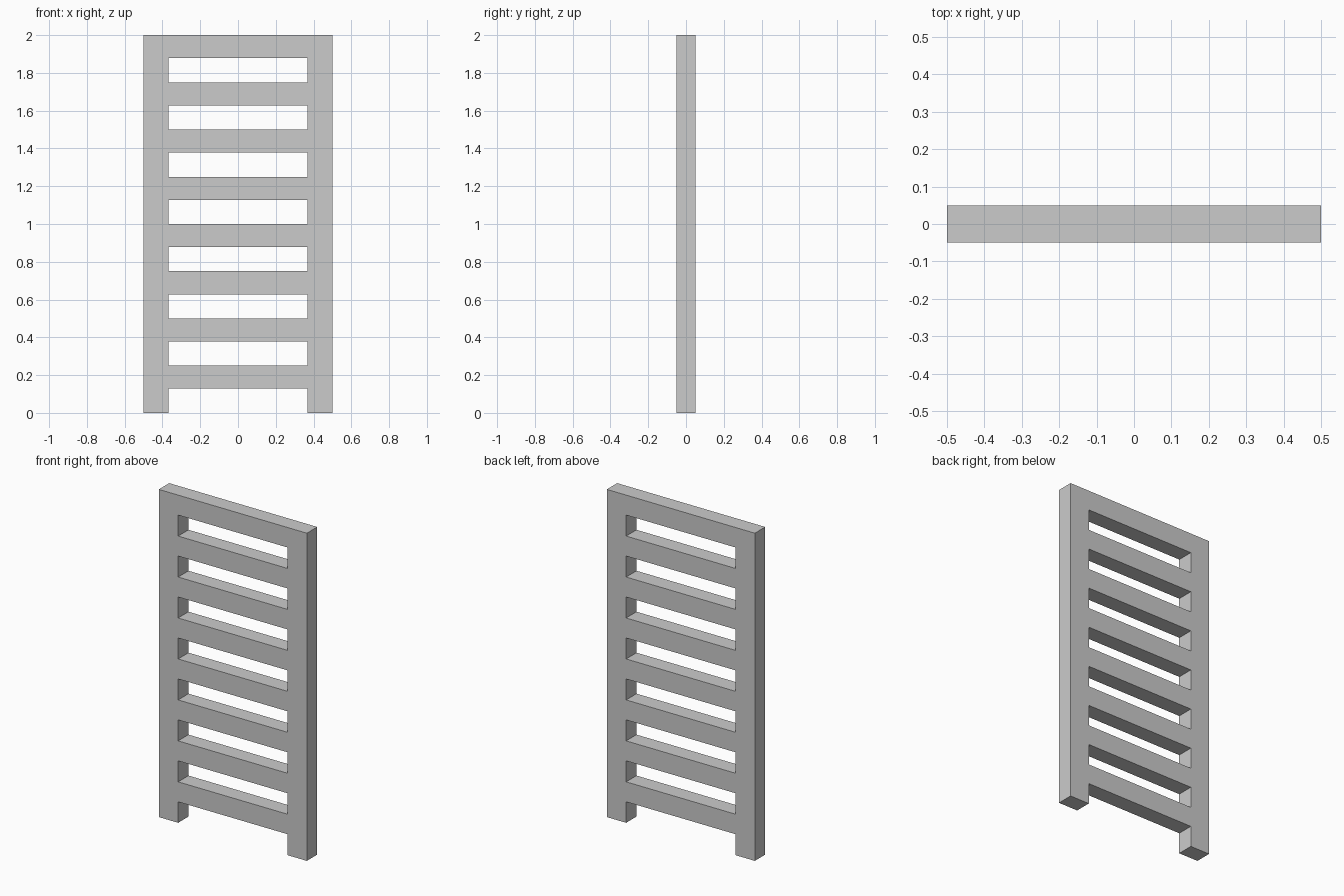
import bpy, bmesh

if "Cube" in bpy.data.objects:
    bpy.data.objects.remove(bpy.data.objects["Cube"])

RUNGS = 8
PITCH = 0.25
RUNG_H = 0.122
HALF_W, INNER = 0.5, 0.369
DEPTH = 0.1

# Grid lines of the flat ladder profile: rail edges in x, rung edges in z
xs = [-HALF_W, -INNER, INNER, HALF_W]
zs = [0.0]
for k in range(1, RUNGS + 1):
    zs += [k * PITCH - RUNG_H, k * PITCH]

bm = bmesh.new()
grid = [[bm.verts.new((x, 0, z)) for x in xs] for z in zs]

# Fill the side rails everywhere, the middle column only where a rung sits
for row in range(len(zs) - 1):
    for col in range(3):
        if col != 1 or row % 2 == 1:
            a, b = grid[row], grid[row + 1]
            bm.faces.new((a[col], a[col + 1], b[col + 1], b[col]))

mesh = bpy.data.meshes.new("ladder_frame")
bm.to_mesh(mesh)
bm.free()
ladder = bpy.data.objects.new("ladder_frame", mesh)
bpy.context.collection.objects.link(ladder)

# Board thickness, centred on y = 0
solid = ladder.modifiers.new("thickness", 'SOLIDIFY')
solid.thickness = DEPTH
solid.offset = 0
